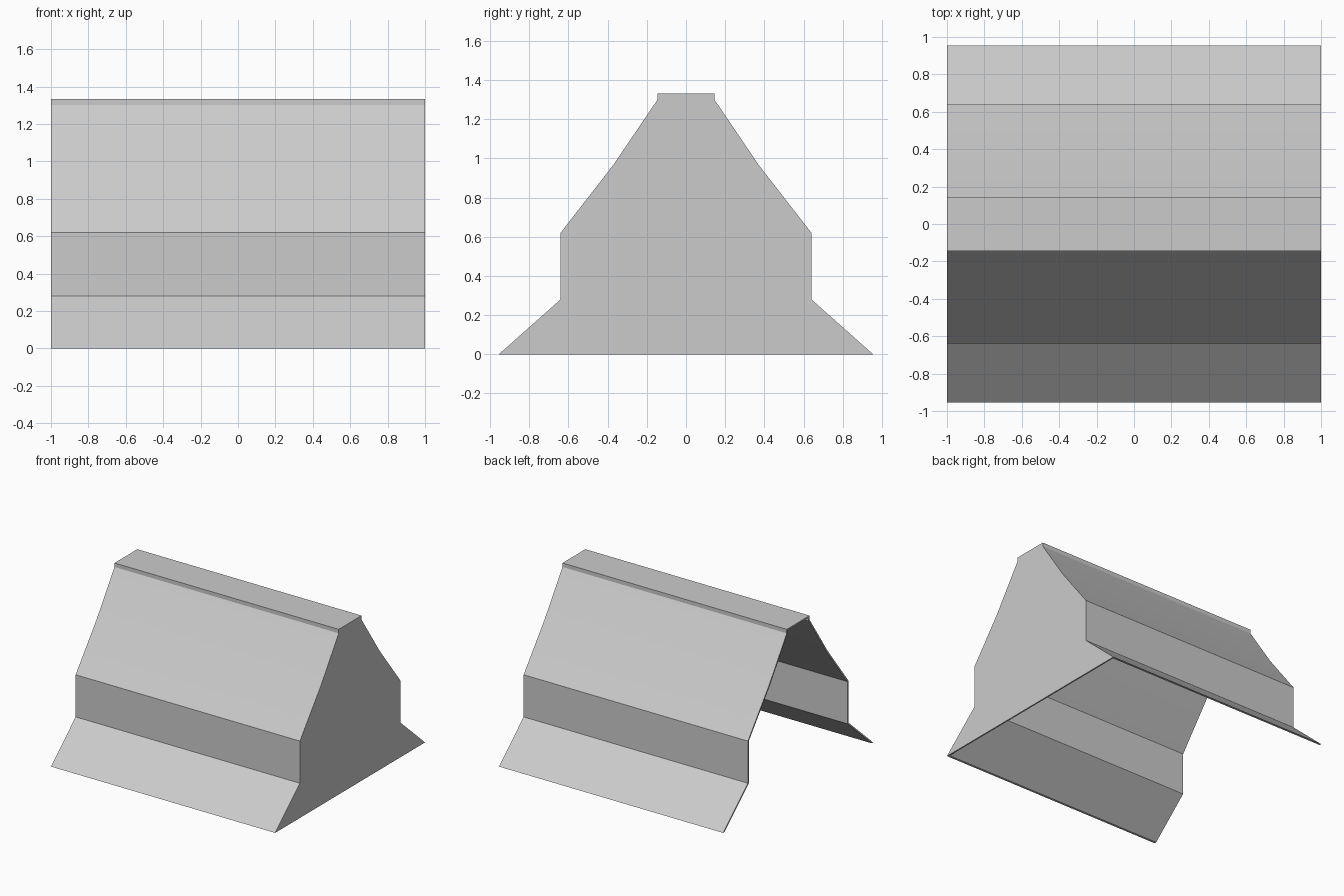
import bpy, bmesh, math

if "Cube" in bpy.data.objects:
    bpy.data.objects.remove(bpy.data.objects["Cube"])

# Half cross-sections (y, z) from foot to ridge: outside and inside of the thin sheet
OUTER = [(0.955, 0), (0.64, 0.28), (0.64, 0.62), (0.372, 0.965), (0.145, 1.30), (0.145, 1.332)]
INNER = [(0.937, 0), (0.628, 0.275), (0.628, 0.615), (0.361, 0.959), (0.133, 1.296), (0.133, 1.32)]


def full_profile(half):
    """Mirror a half cross-section about y = 0."""
    return [(-y, z) for y, z in half] + half[::-1]


def ring(bm, half, x):
    return [bm.verts.new((x, y, z)) for y, z in full_profile(half)]


def strip(bm, a, b):
    """Quads between two matching open rows of vertices."""
    for i in range(len(a) - 1):
        bm.faces.new((a[i], a[i + 1], b[i + 1], b[i]))


bm = bmesh.new()
out_open, out_end = ring(bm, OUTER, -1), ring(bm, OUTER, 1)
in_open, in_end = ring(bm, INNER, -1), ring(bm, INNER, 0.988)

# Roof and side sheets, outside and inside, with the rim of the open end
strip(bm, out_open, out_end)
strip(bm, in_open, in_end)
strip(bm, out_open, in_open)

# Closed end wall, outside and inside
bm.faces.new(out_end)
bm.faces.new(in_end)

# Bottom rim under both skirts and the end wall
foot = [out_open[0], out_end[0], out_end[-1], out_open[-1]]
foot_in = [in_open[0], in_end[0], in_end[-1], in_open[-1]]
strip(bm, foot, foot_in)

bmesh.ops.recalc_face_normals(bm, faces=bm.faces[:])
mesh = bpy.data.meshes.new("shelter_shell")
bm.to_mesh(mesh)
bm.free()
shell = bpy.data.objects.new("shelter_shell", mesh)
bpy.context.collection.objects.link(shell)

# Soften only the slight bend in the roof slopes
bpy.context.view_layer.objects.active = shell
shell.select_set(True)
bpy.ops.object.shade_smooth_by_angle(angle=math.radians(20))
